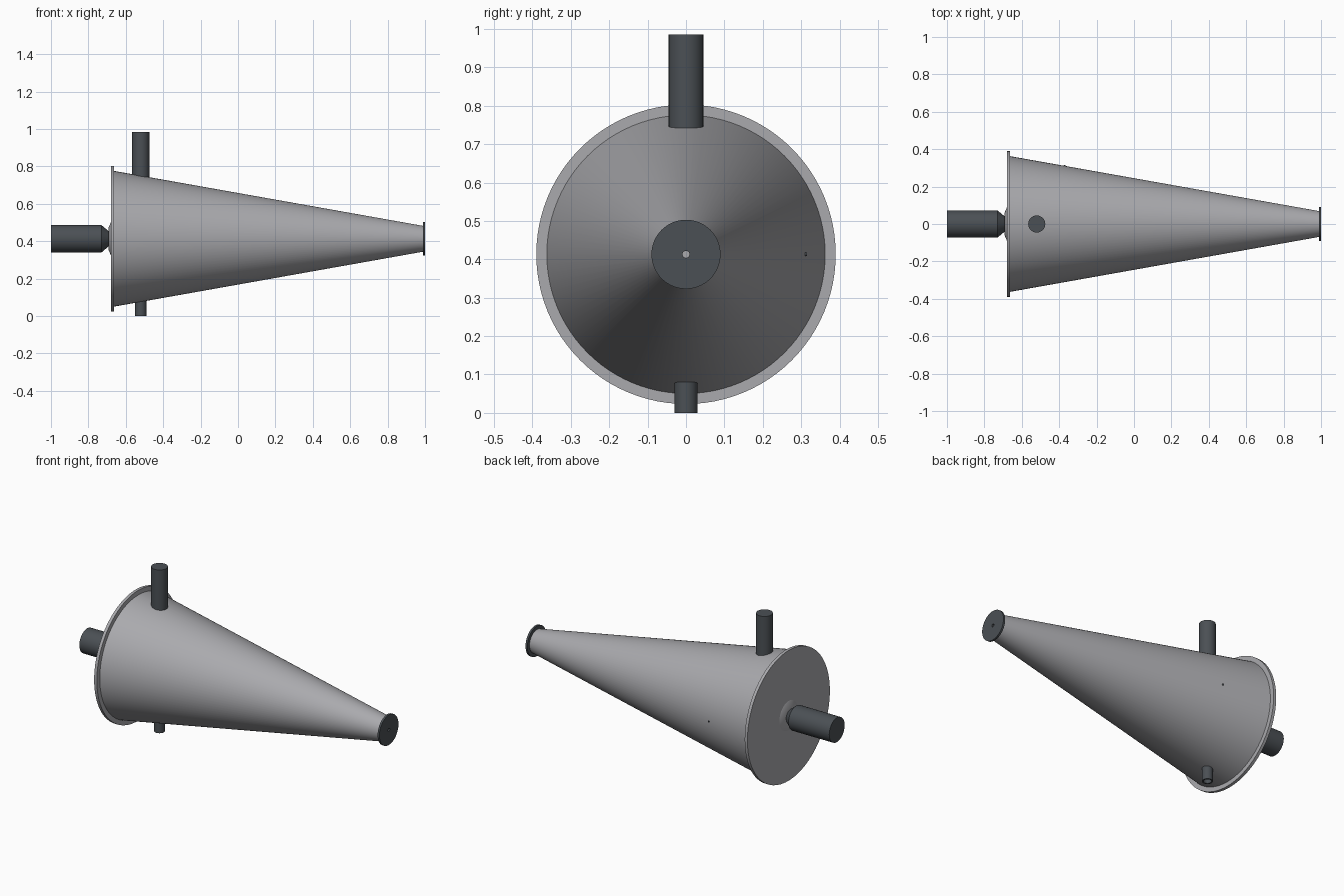
import bpy, math
from mathutils import Matrix, Vector

cube = bpy.data.objects.get("Cube")
if cube:
    bpy.data.objects.remove(cube, do_unlink=True)


def material(name, rgb):
    m = bpy.data.materials.new(name)
    m.use_nodes = True
    m.diffuse_color = (*rgb, 1)
    m.node_tree.nodes["Principled BSDF"].inputs["Base Color"].default_value = (*rgb, 1)
    return m


STEEL = material("light steel", (0.40, 0.40, 0.42))
DARK = material("dark slate", (0.07, 0.08, 0.09))
AXIS_Z = 0.413
PIPE_X = -0.52


def lathe(name, profile, mat, axis, origin, sides=64):
    """Revolve (distance, radius) points around an axis through origin."""
    rot = Vector((0, 0, 1)).rotation_difference(Vector(axis)).to_matrix()
    verts, faces, rings = [], [], []
    for d, r in profile:
        count = sides if r > 0 else 1
        rings.append(range(len(verts), len(verts) + count))
        for i in range(count):
            a = math.tau * i / sides
            p = Vector((r * math.cos(a), r * math.sin(a), d))
            verts.append(rot @ p + Vector(origin))
    for lo, hi in zip(rings, rings[1:]):
        for i in range(sides):
            j = (i + 1) % sides
            if len(lo) == 1:
                faces.append((lo[0], hi[j], hi[i]))
            elif len(hi) == 1:
                faces.append((lo[i], lo[j], hi[0]))
            else:
                faces.append((lo[i], lo[j], hi[j], hi[i]))
    mesh = bpy.data.meshes.new(name)
    mesh.from_pydata(verts, [], faces)
    mesh.materials.append(mat)
    ob = bpy.data.objects.new(name, mesh)
    bpy.context.collection.objects.link(ob)
    bpy.ops.object.select_all(action="DESELECT")
    ob.select_set(True)
    bpy.context.view_layer.objects.active = ob
    bpy.ops.object.shade_smooth_by_angle(angle=math.radians(32))
    return ob


CENTRE = (0, 0, AXIS_Z)
ALONG = (1, 0, 0)

# Tapered vessel and its wide rear flange
lathe("cone_body", [(-0.67, 0), (-0.67, 0.364), (0.99, 0.069), (0.99, 0)],
      STEEL, ALONG, CENTRE, 96)
lathe("rear_flange", [(-0.68, 0), (-0.68, 0.39), (-0.662, 0.39), (-0.662, 0)],
      STEEL, ALONG, CENTRE, 96)
lathe("shaft_collar", [(-0.692, 0), (-0.692, 0.06), (-0.679, 0.09), (-0.679, 0)],
      STEEL, ALONG, CENTRE)

# Drive cylinder with chamfered nose
lathe("drive_cylinder", [(-1, 0), (-1, 0.073), (-0.73, 0.073), (-0.685, 0.035), (-0.685, 0)],
      DARK, ALONG, CENTRE, 32)

# Narrow end plate with a small central hole
lathe("end_plate", [(0.988, 0), (0.988, 0.09), (1, 0.09), (1, 0.009), (0.99, 0.009), (0.99, 0)],
      DARK, ALONG, CENTRE)

# Upright inlet pipe on top, hollow drain pipe below
lathe("inlet_pipe", [(0.7, 0), (0.7, 0.046), (0.985, 0.046), (0.985, 0)],
      DARK, (0, 0, 1), (PIPE_X, 0, 0), 20)
lathe("drain_pipe", [(0.03, 0), (0.03, 0.022), (0, 0.022), (0, 0.03), (0.11, 0.03), (0.11, 0)],
      DARK, (0, 0, 1), (PIPE_X, 0, 0), 20)

# Tiny sensor stud on the back of the cone
lathe("sensor_stud", [(0.29, 0), (0.29, 0.005), (0.315, 0.005), (0.315, 0)],
      DARK, (0, 1, 0), (-0.37, 0, AXIS_Z), 12)
